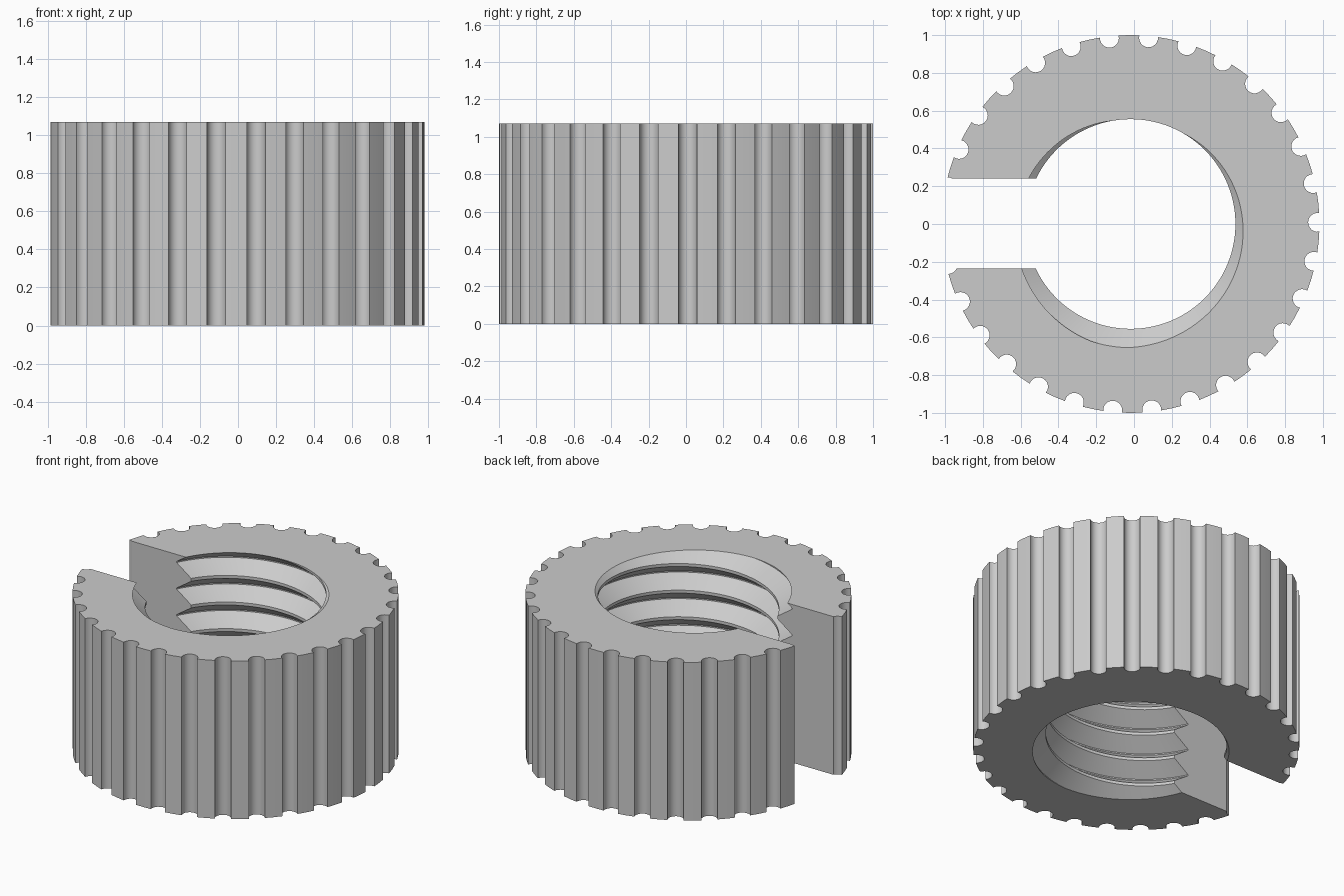
import bpy
import bmesh
from math import sin, cos, asin, pi, radians, sqrt, ceil

cube = bpy.data.objects.get("Cube")
if cube:
    bpy.data.objects.remove(cube)

HEIGHT = 1.07
CENTRE_X = -0.018
SLOT_LOW, SLOT_HIGH = -0.235, 0.24
GROOVES = 30
CREST, ROOT, PITCH = 0.555, 0.655, 0.18
ROOT_ANGLE = radians(-100)      # where the thread root meets the top face
MARGIN = 0.4                    # extra length trimmed off at both ends

# Grey material
grey = bpy.data.materials.new("light_grey")
grey.use_nodes = True
colour = (0.6, 0.6, 0.6, 1)
grey.diffuse_color = colour
grey.node_tree.nodes["Principled BSDF"].inputs["Base Color"].default_value = colour


def scalloped_outline():
    """Fluted outer outline, opened by the slot on the -x side."""
    points = []
    step = 2 * pi / GROOVES
    for k in range(-GROOVES // 2, GROOVES // 2 + 1):
        a = k * step + radians(0.5)
        for i in range(13):
            phi = radians(-100 + 200 * i / 12)
            radial, side = 0.99 - 0.05 * cos(phi), 0.05 * sin(phi)
            points.append((radial * cos(a) - side * sin(a),
                           radial * sin(a) + side * cos(a)))
        points.append((cos(a + step / 2), sin(a + step / 2)))

    def kept(p):
        return p[0] > 0 or not SLOT_LOW < p[1] < SLOT_HIGH

    def crossing(p, q, y):
        t = (y - p[1]) / (q[1] - p[1])
        return (p[0] + t * (q[0] - p[0]), y)

    half = len(points) // 2
    first = max(i for i in range(half) if not kept(points[i])) + 1
    last = min(i for i in range(half, len(points)) if not kept(points[i])) - 1
    start = crossing(points[first - 1], points[first], SLOT_LOW)
    end = crossing(points[last], points[last + 1], SLOT_HIGH)
    return [start] + points[first:last + 1] + [end]


def thread_column(t):
    """One column of the threaded bore; t runs 0..1 from slot wall to slot wall."""
    turns = ceil((HEIGHT + 2 * MARGIN) / PITCH)
    profile = [(ROOT, -0.004), (ROOT, 0.004), (CREST, 0.08), (CREST, 0.10)]
    column = []
    for k in range(-turns, 4):
        for r, dz in profile:
            a0 = -pi - asin(SLOT_LOW / r)
            a1 = pi - asin(SLOT_HIGH / r)
            a = a0 + t * (a1 - a0)
            z = HEIGHT + PITCH * ((a - ROOT_ANGLE) / (2 * pi) + k) + dz
            column.append((r * cos(a), r * sin(a), z))
    return column


bm = bmesh.new()


def vert(x, y, z):
    return bm.verts.new((x + CENTRE_X, y, z))


# Fluted outer wall
outline = scalloped_outline()
low = [vert(x, y, -2) for x, y in outline]
high = [vert(x, y, HEIGHT + 2) for x, y in outline]
for i in range(len(outline) - 1):
    bm.faces.new((low[i], low[i + 1], high[i + 1], high[i]))

# Threaded bore
SEGMENTS = 96
columns = [[vert(*p) for p in thread_column(i / SEGMENTS)]
           for i in range(SEGMENTS + 1)]
for a, b in zip(columns, columns[1:]):
    for j in range(len(a) - 1):
        bm.faces.new((a[j], a[j + 1], b[j + 1], b[j]))

# Slot walls
bm.faces.new([low[0], high[0]] + columns[0][::-1])
bm.faces.new([high[-1], low[-1]] + columns[-1])

# Trim to height and close with flat end faces
for z, normal in ((0, (0, 0, -1)), (HEIGHT, (0, 0, 1))):
    cut = bmesh.ops.bisect_plane(
        bm, geom=bm.verts[:] + bm.edges[:] + bm.faces[:], dist=1e-6,
        plane_co=(0, 0, z), plane_no=normal, clear_outer=True)
    rim = [e for e in cut["geom_cut"] if isinstance(e, bmesh.types.BMEdge)]
    bmesh.ops.edgeloop_fill(bm, edges=rim)
bmesh.ops.recalc_face_normals(bm, faces=bm.faces[:])

mesh = bpy.data.meshes.new("slotted_nut")
bm.to_mesh(mesh)
bm.free()
mesh.materials.append(grey)
nut = bpy.data.objects.new("slotted_nut", mesh)
bpy.context.collection.objects.link(nut)

bpy.ops.object.select_all(action='DESELECT')
nut.select_set(True)
bpy.context.view_layer.objects.active = nut
bpy.ops.object.shade_smooth_by_angle(angle=radians(25))
